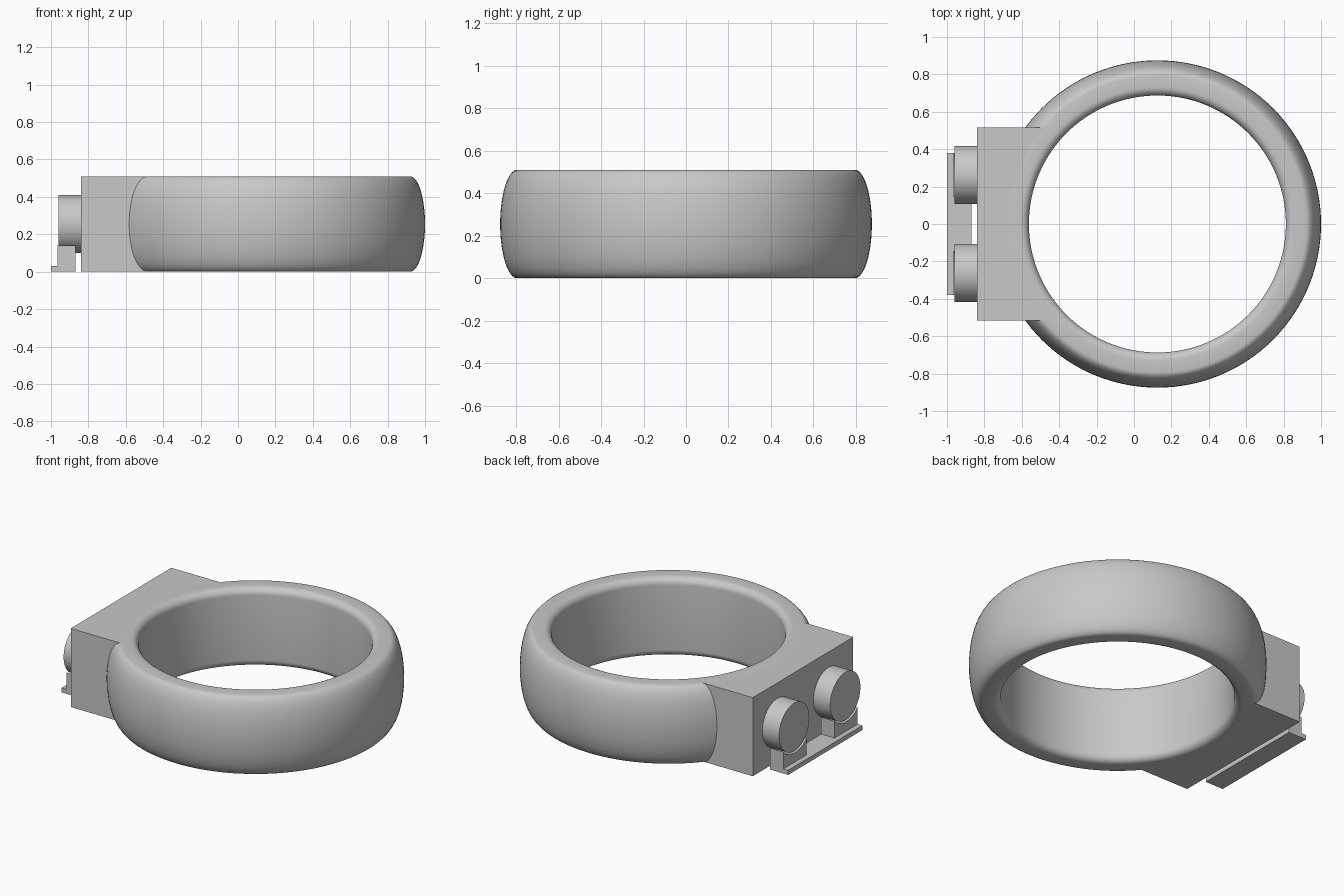
import bpy, bmesh
from math import sin, cos, pi, sqrt, asin, radians
from mathutils import Vector

if "Cube" in bpy.data.objects:
    bpy.data.objects.remove(bpy.data.objects["Cube"], do_unlink=True)

CX, H = 0.125, 0.51        # ring centre and height
R_OUT, R_TOP, R_IN = 0.875, 0.795, 0.687
FILLET = 0.045

grey = bpy.data.materials.new("plain grey")
grey.use_nodes = True
colour = (0.58, 0.58, 0.58, 1)
grey.diffuse_color = colour
grey.node_tree.nodes["Principled BSDF"].inputs["Base Color"].default_value = colour


def finish(name, bm, smooth=None):
    bmesh.ops.recalc_face_normals(bm, faces=bm.faces)
    mesh = bpy.data.meshes.new(name)
    bm.to_mesh(mesh)
    bm.free()
    mesh.materials.append(grey)
    obj = bpy.data.objects.new(name, mesh)
    bpy.context.collection.objects.link(obj)
    if smooth:
        bpy.ops.object.select_all(action='DESELECT')
        obj.select_set(True)
        bpy.context.view_layer.objects.active = obj
        bpy.ops.object.shade_smooth_by_angle(angle=radians(smooth))
    return obj


def extrude(name, outline, offset, smooth=None):
    """Solid prism from a planar outline."""
    bm = bmesh.new()
    face = bm.faces.new([bm.verts.new(p) for p in outline])
    ext = bmesh.ops.extrude_face_region(bm, geom=[face])["geom"]
    moved = [g for g in ext if isinstance(g, bmesh.types.BMVert)]
    bmesh.ops.translate(bm, verts=moved, vec=Vector(offset))
    return finish(name, bm, smooth)


# Ring: bulged outside, straight bore with small rounded edges
profile = []
for i in range(25):
    a = -pi / 2 + pi * i / 24
    profile.append((R_TOP + (R_OUT - R_TOP) * cos(a), H / 2 + H / 2 * sin(a)))
for top in (True, False):
    for i in range(9):
        a = pi / 2 + pi / 2 * i / 8 + (0 if top else pi / 2)
        z = H - FILLET if top else FILLET
        profile.append((R_IN + FILLET + FILLET * cos(a), z + FILLET * sin(a)))

bm = bmesh.new()
SEG = 128
loops = [[bm.verts.new((CX + r * cos(2 * pi * s / SEG), r * sin(2 * pi * s / SEG), z))
          for r, z in profile] for s in range(SEG)]
n = len(profile)
for s in range(SEG):
    a, b = loops[s], loops[(s + 1) % SEG]
    for i in range(n):
        j = (i + 1) % n
        bm.faces.new((a[i], b[i], b[j], a[j]))
finish("ring", bm, 30)

# Mounting block, its inner side following the ring
HALF, R_JOIN = 0.515, 0.74
sweep = asin(HALF / R_JOIN)
outline = [(-0.84, HALF, 0), (-0.84, -HALF, 0)]
for i in range(25):
    a = sweep * (2 * i / 24 - 1)
    outline.append((CX - R_JOIN * cos(a), R_JOIN * sin(a), 0))
extrude("mounting_block", outline, (0, 0, H))

# Round knobs, each resting over a cupped lug
KNOB_Y, KNOB_R, CUP_R, LUG_TOP = 0.262, 0.155, 0.165, 0.14
reach = sqrt(CUP_R ** 2 - (H / 2 - LUG_TOP) ** 2)
for side, label in ((1, "back"), (-1, "front")):
    y = side * KNOB_Y
    circle = [(-0.96, y + KNOB_R * cos(2 * pi * i / 64), H / 2 + KNOB_R * sin(2 * pi * i / 64))
              for i in range(64)]
    extrude(label + "_knob", circle, (0.125, 0, 0), 30)

    lug = [(-0.966, y - reach, 0), (-0.966, y + reach, 0)]
    half = asin(reach / CUP_R)
    for i in range(17):
        a = half * (1 - 2 * i / 16)
        lug.append((-0.966, y + CUP_R * sin(a), H / 2 - CUP_R * cos(a)))
    extrude(label + "_lug", lug, (0.096, 0, 0), 30)

# Thin plate joining the lugs
END = KNOB_Y + reach
extrude("lug_plate", [(-1, -END, 0), (-0.87, -END, 0), (-0.87, END, 0), (-1, END, 0)],
        (0, 0, 0.03))
